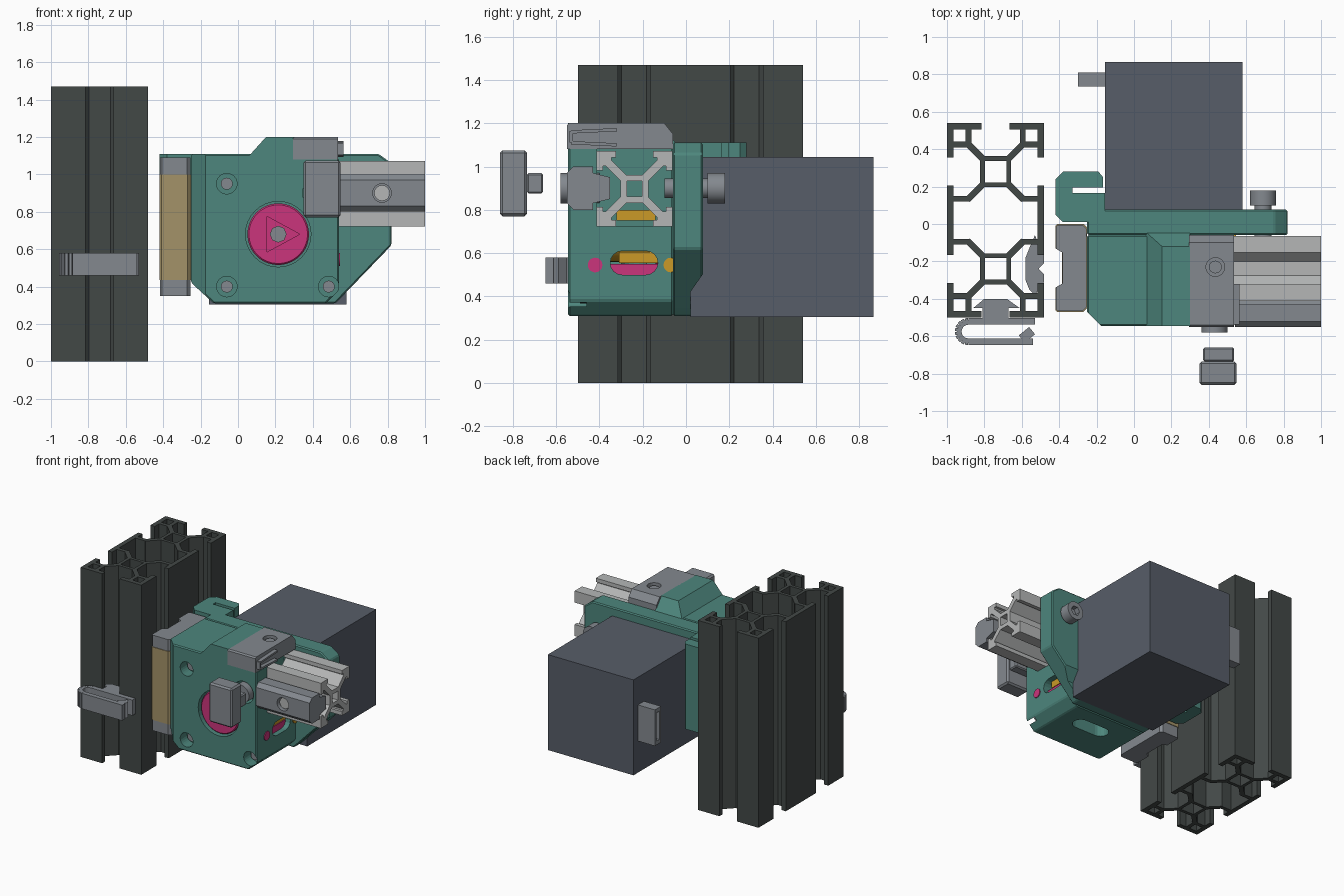
import bpy, bmesh, math
from mathutils import Vector

if "Cube" in bpy.data.objects:
    bpy.data.objects.remove(bpy.data.objects["Cube"])


def material(name, r, g, b):
    m = bpy.data.materials.new(name)
    m.use_nodes = True
    m.diffuse_color = (r, g, b, 1)
    m.node_tree.nodes["Principled BSDF"].inputs["Base Color"].default_value = (r, g, b, 1)
    return m


GREEN = material("green plastic", .075, .24, .205)
DARK = material("black anodised", .055, .065, .062)
GRAY = material("steel gray", .23, .25, .275)
MOTOR = material("slate motor", .095, .11, .14)
ALU = material("light aluminium", .46, .47, .47)
TAN = material("tan", .37, .29, .14)
PINK = material("pink", .6, .035, .2)
GOLD = material("gold", .6, .32, .02)


def add_prism(bm, pts, axis, a, b):
    """Extrude a 2D outline along an axis from a to b."""
    def place(u, v, t):
        return {"x": (t, u, v), "y": (u, t, v), "z": (u, v, t)}[axis]
    lo = [bm.verts.new(place(u, v, a)) for u, v in pts]
    hi = [bm.verts.new(place(u, v, b)) for u, v in pts]
    bm.faces.new(lo)
    bm.faces.new(hi)
    n = len(pts)
    for i in range(n):
        j = (i + 1) % n
        bm.faces.new((lo[i], lo[j], hi[j], hi[i]))


def finish(name, bm, mat, bevel=0, smooth=False):
    bmesh.ops.recalc_face_normals(bm, faces=bm.faces)
    if bevel:
        bmesh.ops.bevel(bm, geom=bm.edges[:], offset=bevel, segments=1, affect="EDGES")
    me = bpy.data.meshes.new(name)
    bm.to_mesh(me)
    bm.free()
    ob = bpy.data.objects.new(name, me)
    me.materials.append(mat)
    bpy.context.collection.objects.link(ob)
    if smooth:
        bpy.ops.object.select_all(action="DESELECT")
        ob.select_set(True)
        bpy.context.view_layer.objects.active = ob
        bpy.ops.object.shade_smooth_by_angle()
    return ob


def prism(name, pts, axis, a, b, mat, bevel=0, smooth=False):
    bm = bmesh.new()
    add_prism(bm, pts, axis, a, b)
    return finish(name, bm, mat, bevel, smooth)


def rect(u0, u1, v0, v1):
    return [(u0, v0), (u1, v0), (u1, v1), (u0, v1)]


def box(name, x0, x1, y0, y1, z0, z1, mat, bevel=0):
    return prism(name, rect(x0, x1, y0, y1), "z", z0, z1, mat, bevel)


def circle(u, v, r, n=32):
    return [(u + r * math.cos(2 * math.pi * i / n), v + r * math.sin(2 * math.pi * i / n)) for i in range(n)]


def rod(name, u, v, r, axis, a, b, mat, n=32, bevel=0):
    return prism(name, circle(u, v, r, n), axis, a, b, mat, bevel, n > 8)


def stadium(u0, u1, v0, v1, n=8):
    r, c = (v1 - v0) / 2, (v0 + v1) / 2
    arc = [math.pi * (i / n - .5) for i in range(n + 1)]
    return ([(u1 - r + r * math.cos(t), c + r * math.sin(t)) for t in arc]
            + [(u0 + r - r * math.cos(t), c - r * math.sin(t)) for t in arc])


def cut(target, pts, axis, a, b):
    cutter = prism("cutter", pts, axis, a, b, target.data.materials[0])
    cutter.hide_render = True
    mod = target.modifiers.new("cut", "BOOLEAN")
    mod.operation, mod.object, mod.solver = "DIFFERENCE", cutter, "EXACT"
    bpy.context.view_layer.objects.active = target
    bpy.ops.object.modifier_apply(modifier=mod.name)
    bpy.data.objects.remove(cutter)


def strips(name, segs, axis, a, b, mat):
    """Thin walls, each a thick 2D line segment, extruded along an axis."""
    bm = bmesh.new()
    for p, q, t in segs:
        p, q = Vector(p), Vector(q)
        n = Vector((p.y - q.y, q.x - p.x)).normalized() * t / 2
        add_prism(bm, [tuple(c) for c in (p - n, q - n, q + n, p + n)], axis, a, b)
    return finish(name, bm, mat)


# Upright double T-slot beam
cell = [((.075, .242), (.26, .242), .036), ((.242, .075), (.242, .26), .036),
        ((.145, .242), (.145, .13), .03), ((.13, .145), (.242, .145), .03),
        ((.06, .06), (.15, .15), .035), ((.07, -.08), (.07, .08), .025),
        ((0, .07), (.08, .07), .025), ((0, -.07), (.08, -.07), .025),
        ((.06, -.06), (.15, -.15), .035), ((.14, -.145), (.242, -.145), .03),
        ((.242, -.075), (.242, -.265), .036)]
walls = [(*[(-.74 + su * u, .02 + sv * (.26 + w)) for u, w in (p, q)], t)
         for su in (1, -1) for sv in (1, -1) for p, q, t in cell]
strips("upright_beam", walls, "z", 0, 1.47, DARK)

# Horizontal light beam
CY, CZ = -.238, .897
quarter = [((.14, .105), (.14, .175), .07), ((.16, .085), (.16, .175), .03),
           ((.085, .16), (.175, .16), .03), ((.05, .05), (.13, .13), .038),
           ((.05, 0), (.05, .06), .03), ((0, .05), (.06, .05), .03)]
walls = [(*[(CY + su * u, CZ + sv * w) for u, w in (p, q)], t)
         for su in (1, -1) for sv in (1, -1) for p, q, t in quarter]
strips("cross_beam", walls, "x", .5, 1, ALU)

# Slot bar in the front of the cross beam
bar = prism("slot_bar", [(-.55, .83), (-.52, .8), (-.43, .8), (-.43, .83), (-.35, .85), (-.35, .95),
            (-.43, .97), (-.43, 1), (-.52, 1), (-.55, .97)], "x", .54, 1, GRAY)
cut(bar, circle(.77, .9, .05, 24), "y", -.6, -.5)
rod("bar_screw", .77, .9, .042, "y", -.53, -.49, ALU, 20)

# Main housing
body = prism("housing", [(-.25, 1.11), (.54, 1.11), (.54, .38), (.47, .31), (-.13, .31), (-.25, .42)],
             "y", -.545, -.06, GREEN, .008)
cut(body, [(-.27, -.45), (-.27, -.57), (-.15, -.57)], "z", 0, 1.3)
cut(body, circle(.215, .68, .175), "y", -.6, -.1)
cut(body, rect(.3, .6, 1.08, 1.2), "y", -.6, 0)
cut(body, rect(-.41, -.066, .722, 1.2), "x", .44, .6)
cut(body, stadium(-.35, -.13, .5, .61), "x", .25, .6)
cut(body, stadium(.05, .35, -.3, -.18), "z", .2, .6)
cut(body, circle(.43, .9, .085), "y", -.6, -.45)
SCREWS = [(-.06, .95), (-.06, .4), (.485, .4)]
for x, z in SCREWS:
    cut(body, circle(x, z, .055, 24), "y", -.6, -.46)
    rod("housing_screw", x, z, .032, "y", -.49, -.45, GRAY, 16)
box("belt_anchor", .42, .5, -.35, -.13, .5, .55, PINK)
box("belt_teeth", .42, .5, -.31, -.13, .555, .605, GOLD)
box("belt_upper", .42, .53, -.32, -.14, .75, .8, GOLD)
for y, mat in ((-.42, PINK), (-.07, GOLD)):
    rod("side_plug", y, .545, .034, "x", .5, .546, mat, 20)

# Sloped ridge on top of the housing
bm = bmesh.new()
base = [bm.verts.new((x, y, 1.1)) for x, y in rect(.06, .3, -.545, -.04)]
top = [bm.verts.new((x, y, 1.2)) for x, y in rect(.15, .3, -.545, -.12)]
bm.faces.new(base)
bm.faces.new(top)
for i in range(4):
    j = (i + 1) % 4
    bm.faces.new((base[i], base[j], top[j], top[i]))
finish("top_ridge", bm, GREEN)

# Back plate, thinner towards the bottom
plate = prism("back_plate", [(-.25, 1.11), (.75, 1.11), (.82, 1.06), (.82, .62), (.55, .34), (.52, .31),
              (-.13, .31), (-.25, .42)], "y", -.06, .078, GREEN, .008)
cut(plate, [(.02, .2), (.02, .42), (.09, .52), (.2, .52), (.2, .2)], "x", -.5, 1)

# Belt arm with slot
arm = prism("belt_arm", [(-.42, .05), (-.38, .01), (-.155, .01), (-.155, .165), (-.33, .165), (-.33, .195),
            (-.165, .195), (-.165, .25), (-.19, .28), (-.38, .28), (-.42, .24)], "z", .45, 1.11, GREEN)
cut(arm, circle(.15, .8, .035, 20), "x", -.5, -.35)

# Motor and its connector
box("motor", -.155, .58, .02, .865, .305, 1.045, MOTOR)
plug = box("motor_plug", -.3, -.15, .735, .81, .55, .83, GRAY)
cut(plug, rect(.755, .79, .58, .8), "x", -.4, -.2)

# Front wheel with triangular recess
wheel = prism("wheel", circle(.215, .68, .165), "y", -.53, -.36, PINK, .008)
cut(wheel, [(.155, .585), (.155, .775), (.33, .68)], "y", -.6, -.49)
rod("wheel_drum", .215, .68, .12, "y", -.36, -.14, GOLD)
rod("wheel_flange", .215, .68, .15, "y", -.14, -.11, PINK)
rod("wheel_shaft", .215, .68, .045, "y", -.515, -.3, GRAY, 8)

# Linear carriage
profile = [(-.42, -.01), (-.41, 0), (-.27, 0), (-.25, -.02), (-.25, -.45), (-.27, -.47), (-.41, -.47),
           (-.42, -.46), (-.42, -.34), (-.385, -.32), (-.385, -.15), (-.42, -.13)]
prism("carriage_block", profile, "z", .435, 1, TAN)
cap = [(x * .96 - .014, y * .98 - .005) for x, y in profile]
for z0, z1 in ((.35, .435), (1, 1.09)):
    prism("carriage_cap", cap, "z", z0, z1, GRAY)

# Nut in the beam's side slot
prism("side_nut", [(-.48, -.31), (-.53, -.38), (-.56, -.35), (-.58, -.3), (-.58, -.18), (-.56, -.13),
      (-.53, -.06), (-.48, -.17), (-.48, -.21), (-.51, -.24), (-.48, -.27)], "z", .6, .85, GRAY)

# Cable clip on the beam front
arc = [(-.885 + .055 * math.cos(t), -.575 + .055 * math.sin(t))
       for t in [math.pi * (.5 + i / 10) for i in range(11)]]
path = [(-.53, -.52)] + arc + [(-.54, -.63)]
strips("cable_clip", [(p, q, .036) for p, q in zip(path, path[1:])]
       + [((-.6, -.615), (-.545, -.57), .05)], "z", .46, .58, GRAY)
prism("clip_foot", [(-.86, -.45), (-.8, -.4), (-.68, -.4), (-.61, -.45), (-.67, -.45), (-.67, -.53),
      (-.81, -.53), (-.81, -.45)], "z", .46, .58, GRAY)

# End switch on top
switch = prism("end_switch", [(-.55, 1.08), (-.06, 1.08), (-.06, 1.15), (-.1, 1.2), (-.54, 1.2), (-.55, 1.19)],
               "x", .295, .535, GRAY)
cut(switch, circle(.435, -.23, .05, 24), "z", 1.17, 1.3)
rod("switch_screw", .435, -.23, .034, "z", 1.15, 1.185, GRAY, 16)
strips("switch_lever", [((-.53, 1.11), (-.53, 1.165), .015), ((-.53, 1.16), (-.32, 1.17), .015),
       ((-.53, 1.11), (-.32, 1.1), .015)], "x", .53, .565, GRAY)

# Loose tensioner knob and its screw
box("knob", .35, .548, -.86, -.735, .77, 1.075, GRAY, .012)
box("knob_stem", .37, .535, -.735, -.66, .875, .97, GRAY, .008)
rod("tension_screw", .43, .9, .07, "y", -.58, -.4, GRAY)

# Rear clamp bolt
bolt = rod("clamp_bolt_head", .69, .9, .07, "y", .1, .18, GRAY)
cut(bolt, circle(.69, .9, .038, 6), "y", .14, .3)
rod("clamp_bolt_shaft", .69, .9, .045, "y", -.1, .11, GRAY)
